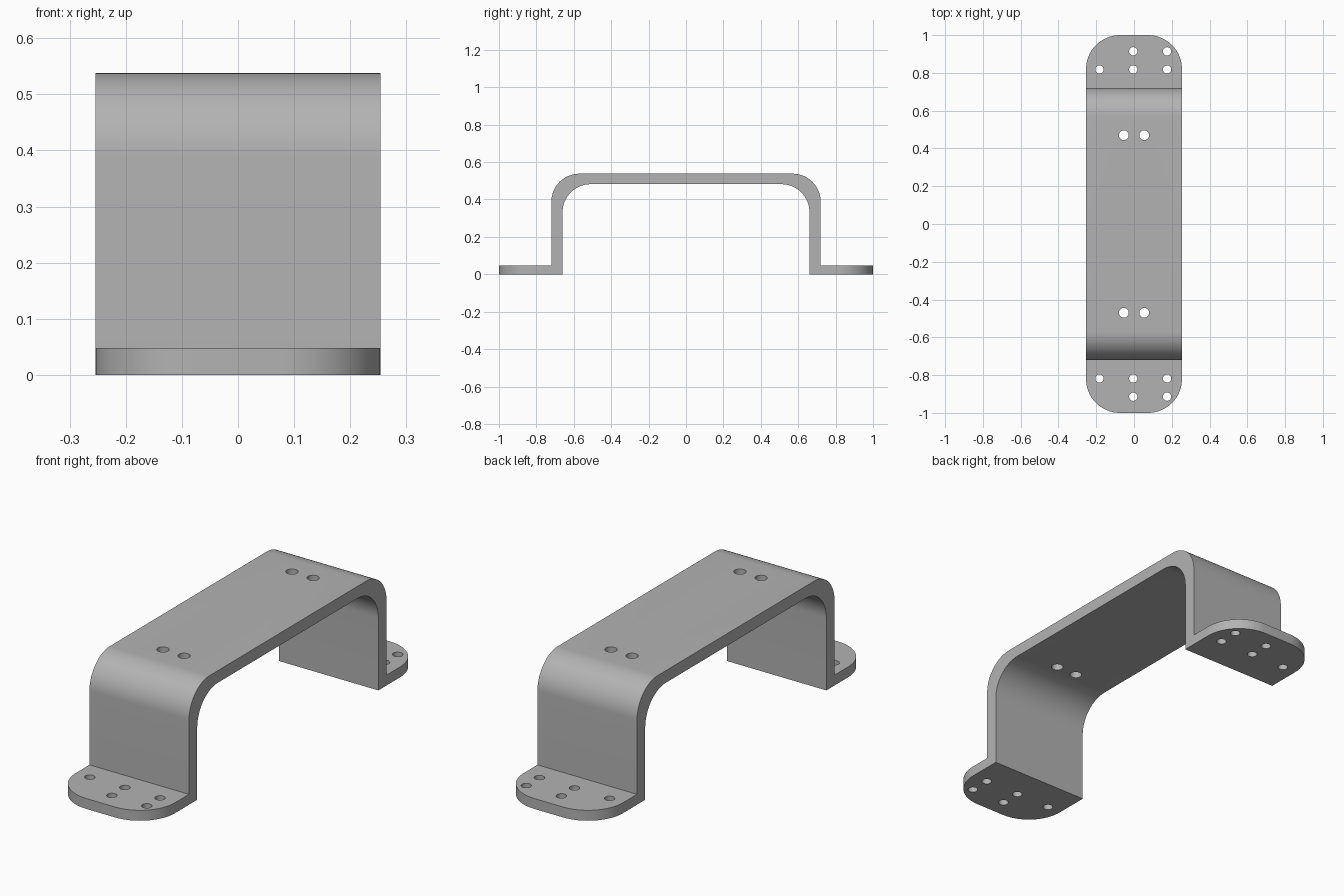
import bpy, bmesh
from math import radians, sin, cos

if "Cube" in bpy.data.objects:
    bpy.data.objects.remove(bpy.data.objects["Cube"], do_unlink=True)

HALF_W, OUTER, INNER = 0.254, 0.72, 0.66
TOP, UNDER, FOOT, BEND = 0.538, 0.482, 0.048, 0.15


def make_material(name, value):
    mat = bpy.data.materials.new(name)
    mat.use_nodes = True
    color = (value, value, value, 1)
    mat.diffuse_color = color
    mat.node_tree.nodes["Principled BSDF"].inputs["Base Color"].default_value = color
    return mat


def make_object(name, bm):
    mesh = bpy.data.meshes.new(name)
    bmesh.ops.recalc_face_normals(bm, faces=bm.faces)
    bm.to_mesh(mesh)
    bm.free()
    obj = bpy.data.objects.new(name, mesh)
    bpy.context.collection.objects.link(obj)
    return obj


def bend(y, z, steps=16):
    """Quarter arc from the wall (y) up to the flat (z)."""
    angles = [radians(90 * i / steps) for i in range(steps + 1)]
    return [(y - BEND + BEND * cos(a), z - BEND + BEND * sin(a)) for a in angles]


def mirrored(points):
    return points + [(-y, z) for y, z in reversed(points)]


# Bent strip: side profile extruded across the width
outside = mirrored([(1, 0), (1, FOOT), (OUTER, FOOT)] + bend(OUTER, TOP))
inside = mirrored([(INNER, 0)] + bend(INNER, UNDER))
bm = bmesh.new()
verts = [bm.verts.new((-HALF_W, y, z)) for y, z in outside + inside[::-1]]
face = bm.faces.new(verts)
ext = bmesh.ops.extrude_face_region(bm, geom=[face])
moved = [v for v in ext["geom"] if isinstance(v, bmesh.types.BMVert)]
bmesh.ops.translate(bm, verts=moved, vec=(2 * HALF_W, 0, 0))

# Rounded outer corners of the feet
corners = [e for e in bm.edges
           if all(abs(v.co.y) > 0.99 for v in e.verts)
           and abs(e.verts[0].co.z - e.verts[1].co.z) > 0.01]
bmesh.ops.bevel(bm, geom=corners, offset=0.18, segments=16,
                profile=0.5, affect='EDGES')
bracket = make_object("mounting_bracket", bm)
bracket.data.materials.append(make_material("plain grey", 0.45))

# Screw holes: five in each foot, two near each end of the top
foot_holes = [(-0.183, 0.818), (-0.004, 0.818), (0.175, 0.818),
              (-0.004, 0.914), (0.175, 0.914)]
holes = [(x, y, 0.022, 0) for x, y in foot_holes]
holes += [(x, 0.47, 0.026, 0.5) for x in (-0.054, 0.054)]
bm = bmesh.new()
for side in (1, -1):
    for x, y, radius, z in holes:
        new = bmesh.ops.create_cone(bm, cap_ends=True, segments=32, depth=0.25,
                                    radius1=radius, radius2=radius)
        bmesh.ops.translate(bm, verts=new["verts"], vec=(x, side * y, z))
cutter = make_object("hole_cutter", bm)
cutter.hide_render = True

# Cut the holes, then drop the cutter
cut = bracket.modifiers.new("screw_holes", 'BOOLEAN')
cut.operation = 'DIFFERENCE'
cut.solver = 'EXACT'
cut.object = cutter
bpy.context.view_layer.objects.active = bracket
bracket.select_set(True)
bpy.ops.object.modifier_apply(modifier=cut.name)
bpy.data.objects.remove(cutter, do_unlink=True)
bpy.ops.object.shade_smooth_by_angle(angle=radians(30))
